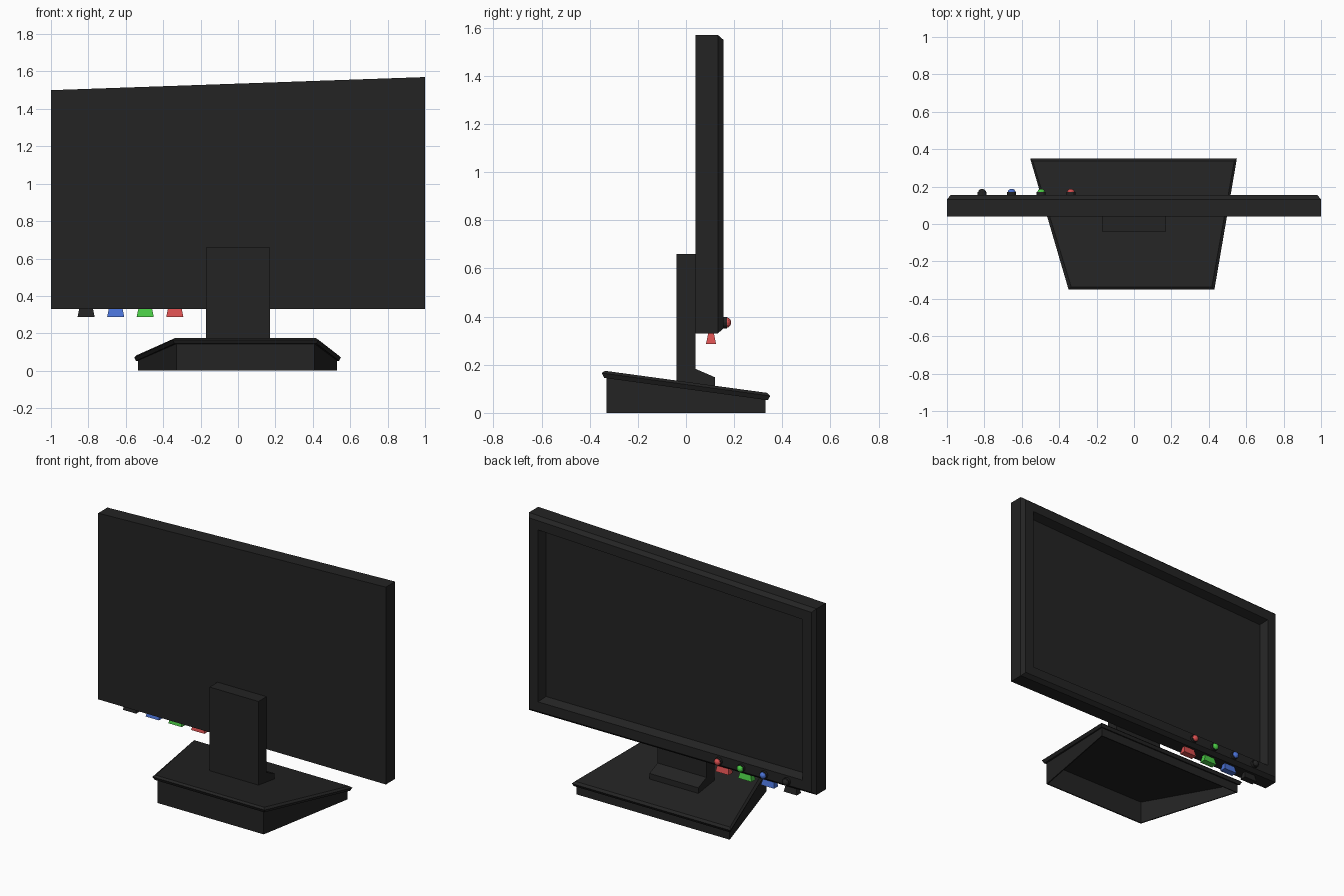
import bpy
import bmesh
import math

cube = bpy.data.objects.get("Cube")
if cube:
    bpy.data.objects.remove(cube, do_unlink=True)


def material(name, color):
    m = bpy.data.materials.new(name)
    m.use_nodes = True
    m.diffuse_color = (*color, 1)
    m.node_tree.nodes["Principled BSDF"].inputs["Base Color"].default_value = (*color, 1)
    return m


black = material("black_plastic", (0.017, 0.017, 0.017))
red = material("red", (0.7, 0.08, 0.08))
green = material("green", (0.07, 0.6, 0.06))
blue = material("blue", (0.07, 0.17, 0.68))


def loft(name, rings, mat, caps=True):
    """Join matching rings of points with faces, closing both ends if asked."""
    bm = bmesh.new()
    loops = [[bm.verts.new(p) for p in ring] for ring in rings]
    n = len(loops[0])
    for a, b in zip(loops, loops[1:]):
        for i in range(n):
            j = (i + 1) % n
            bm.faces.new((a[i], a[j], b[j], b[i]))
    if caps:
        bm.faces.new(loops[0])
        bm.faces.new(loops[-1])
    bmesh.ops.recalc_face_normals(bm, faces=bm.faces)
    mesh = bpy.data.meshes.new(name)
    bm.to_mesh(mesh)
    bm.free()
    mesh.materials.append(mat)
    ob = bpy.data.objects.new(name, mesh)
    bpy.context.collection.objects.link(ob)
    return ob


def rect(x, y, z, hx, hy):
    return [(x + sx * hx, y + sy * hy, z)
            for sx, sy in ((-1, -1), (1, -1), (1, 1), (-1, 1))]


# Display panel with slanted top, chamfered bezel and recessed screen
def panel_ring(inset, y):
    s = 1 - inset
    return [(-s, y, 0.33 + inset), (s, y, 0.33 + inset),
            (s, y, 1.57 - inset), (-s, y, 1.5 - inset)]


loft("display_panel", [panel_ring(i, y) for i, y in (
    (0, 0.04), (0, 0.132), (0.02, 0.155), (0.08, 0.155), (0.1, 0.105))], black)


# Hollow sloping base: thin walls under an overhanging lid
def base_ring(inset, height):
    ring = []
    for x, y in ((-0.35, -0.35), (0.43, -0.35), (0.55, 0.35), (-0.555, 0.35)):
        px = x - math.copysign(inset, x)
        py = y - math.copysign(inset, y)
        ring.append((px, py, height(py)))
    return ring


def slope(offset):
    return lambda y: 0.129 - 0.136 * y + offset


walls = loft("base_walls", [base_ring(0.02, lambda y: 0),
                            base_ring(0.02, slope(-0.028))], black, caps=False)
shell = walls.modifiers.new("wall_thickness", 'SOLIDIFY')
shell.thickness = 0.01
loft("base_lid", [base_ring(0.01, slope(-0.03)), base_ring(0, slope(-0.011)),
                  base_ring(0.014, slope(0))], black)

# Upright neck and its wedge foot
loft("neck", [rect(0, 0, 0.12, 0.17, 0.04), rect(0, 0, 0.66, 0.17, 0.04)], black)
wedge = ((0.03, 0.1), (0.12, 0.1), (0.12, 0.148), (0.03, 0.187))
loft("neck_foot", [[(x, y, z) for y, z in wedge] for x in (-0.17, 0.17)], black)


# Row of flared buttons below the panel and domed lamps on the bezel
def disc(x, y, r, sides=12):
    return [(x + r * math.cos(a), y, 0.375 + r * math.sin(a))
            for a in (2 * math.pi * i / sides for i in range(sides))]


for i, (label, mat) in enumerate((("black", black), ("blue", blue),
                                  ("green", green), ("red", red))):
    x = -0.812 + 0.158 * i
    loft(label + "_button", [rect(x, 0.104, 0.286, 0.046, 0.021),
                             rect(x, 0.104, 0.335, 0.036, 0.011)], mat)
    loft(label + "_lamp_collar", [disc(x, 0.15, 0.024), disc(x, 0.17, 0.024)], black)
    loft(label + "_lamp", [disc(x, y, r) for y, r in (
        (0.165, 0.021), (0.176, 0.02), (0.183, 0.014), (0.187, 0.006))], mat)
